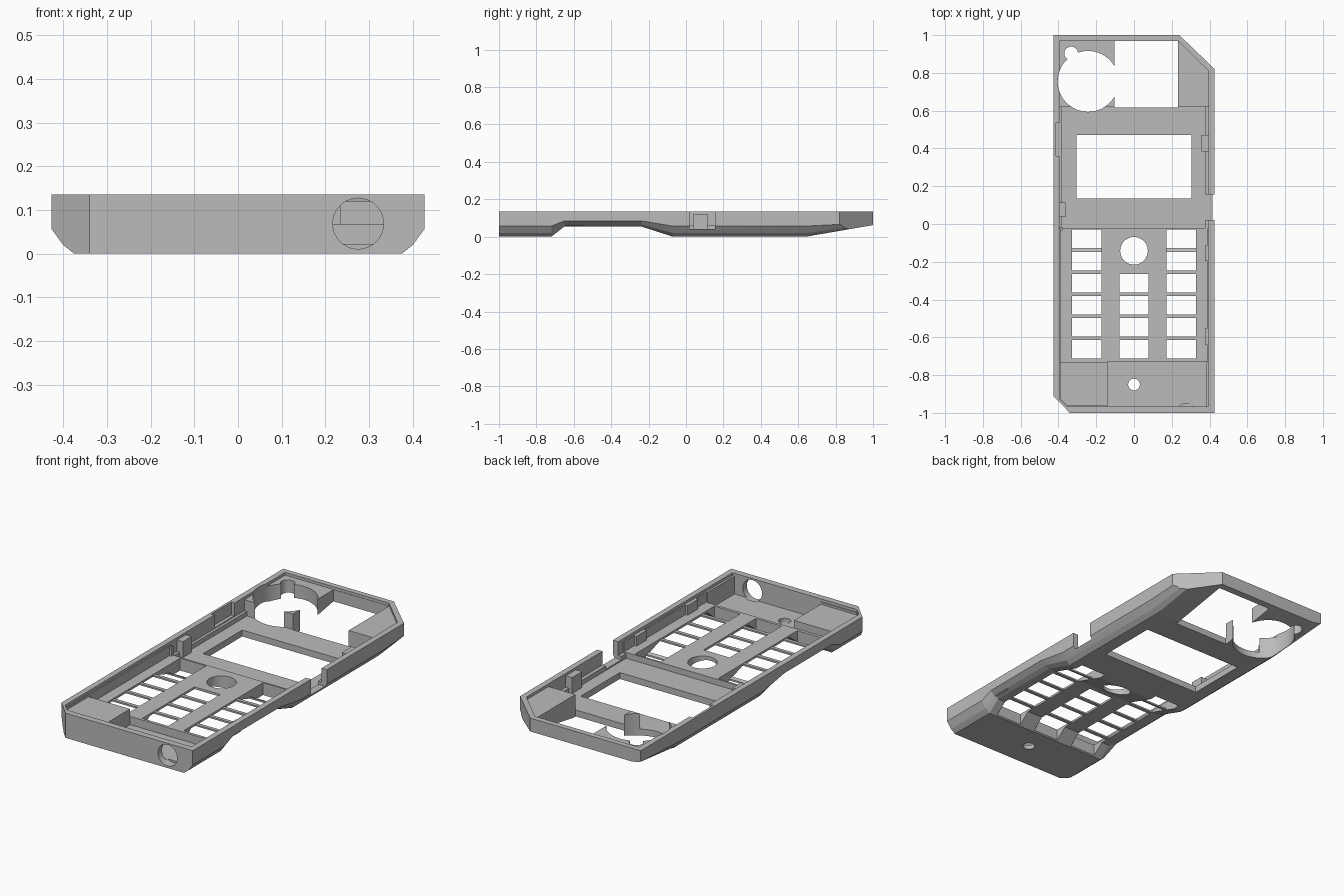
import bpy, bmesh, math
from mathutils import Matrix, Vector

old = bpy.data.objects.get("Cube")
if old:
    bpy.data.objects.remove(old, do_unlink=True)

grey = bpy.data.materials.new("plain grey")
grey.use_nodes = True
grey.diffuse_color = (0.5, 0.5, 0.5, 1)
grey.node_tree.nodes["Principled BSDF"].inputs["Base Color"].default_value = (0.5, 0.5, 0.5, 1)


def make(name, bm):
    bmesh.ops.recalc_face_normals(bm, faces=bm.faces)
    mesh = bpy.data.meshes.new(name)
    bm.to_mesh(mesh)
    bm.free()
    mesh.materials.append(grey)
    ob = bpy.data.objects.new(name, mesh)
    bpy.context.scene.collection.objects.link(ob)
    return ob


def add_box(bm, x0, x1, y0, y1, z0, z1):
    size = Matrix.Diagonal((x1 - x0, y1 - y0, z1 - z0, 1))
    mid = Matrix.Translation(((x0 + x1) / 2, (y0 + y1) / 2, (z0 + z1) / 2))
    bmesh.ops.create_cube(bm, size=1, matrix=mid @ size)


def boxes(name, *dims):
    bm = bmesh.new()
    for d in dims:
        add_box(bm, *d)
    return make(name, bm)


def prism(name, points, depth):
    bm = bmesh.new()
    face = bm.faces.new([bm.verts.new(p) for p in points])
    ext = bmesh.ops.extrude_face_region(bm, geom=[face])
    verts = [g for g in ext["geom"] if isinstance(g, bmesh.types.BMVert)]
    bmesh.ops.translate(bm, verts=verts, vec=Vector(depth))
    return make(name, bm)


def cylinder(name, centre, radius, length, along_y=False):
    bm = bmesh.new()
    m = Matrix.Translation(centre)
    if along_y:
        m = m @ Matrix.Rotation(math.pi / 2, 4, "X")
    bmesh.ops.create_cone(bm, cap_ends=True, segments=56, radius1=radius,
                          radius2=radius, depth=length, matrix=m)
    return make(name, bm)


def cut(target, cutter):
    cutter.hide_render = True
    mod = target.modifiers.new("cut", "BOOLEAN")
    mod.operation, mod.solver, mod.object = "DIFFERENCE", "EXACT", cutter
    bpy.context.view_layer.objects.active = target
    bpy.ops.object.modifier_apply(modifier=mod.name)
    bpy.data.objects.remove(cutter, do_unlink=True)


# Outer body: cross-sections (y, underside height, top of the edge bevel)
W, TOP = 0.427, 0.135
stations = [(-1, 0, .057), (-.72, 0, .057), (-.65, .055, .085), (-.24, .055, .085),
            (-.07, 0, .057), (.64, 0, .057), (1, .062, .075)]
bm = bmesh.new()
rings = []
for y, b, c in stations:
    half = [(W, TOP), (W, c), (.4, b + (c - b) * .35), (.375, b)]
    section = half + [(-x, z) for x, z in reversed(half)]
    rings.append([bm.verts.new((x, y, z)) for x, z in section])
for r, s in zip(rings, rings[1:]):
    for i in range(len(r)):
        j = (i + 1) % len(r)
        bm.faces.new((r[i], r[j], s[j], s[i]))
bm.faces.new(rings[0])
bm.faces.new(rings[-1])
case = make("front_case", bm)

# Clipped corners
cut(case, prism("corner_cut", [(.24, 1, -.1), (.24, 1.2, -.1), (.6, 1.2, -.1), (.6, .82, -.1),
                               (W, .82, -.1)], (0, 0, .4)))
cut(case, prism("corner_cut", [(-.34, -1, -.1), (-.34, -1.2, -.1), (-.6, -1.2, -.1),
                               (-.6, -.91, -.1), (-W, -.91, -.1)], (0, 0, .4)))

# Shallow recess inside the rim
IN = .395
outline = [(-IN, -.925), (-.355, -.965), (IN, -.965), (IN, .81), (.232, .97), (-IN, .97)]
cut(case, prism("rim_cut", [(x, y, .12) for x, y in outline], (0, 0, .1)))

# Stepped cavities: display bay, keypad bay, microphone bay, corner block
cut(case, boxes("display_cut", (-.38, .375, -.02, .62, .035, .2)))
cut(case, boxes("display_upper_cut", (-IN, IN, -.02, .62, .06, .2)))
cut(case, boxes("keypad_cut", (-.388, .388, -.73, -.019, .067, .2)))
cut(case, boxes("front_bay_cut", (-.14, .383, -.965, -.729, .022, .2)))
cut(case, prism("corner_block_cut", [(-.39, -.925, .108), (-.355, -.96, .108), (-.13, -.96, .108),
                                     (-.13, -.72, .108), (-.39, -.72, .108)], (0, 0, .1)))

# Display window and upper openings
cut(case, boxes("window_cut", (-.305, .305, .135, .472, -.1, .3)))
cut(case, boxes("upper_opening_cut", (-.102, .233, .618, .968, -.1, .3)))
cut(case, cylinder("speaker_cut", (-.243, .755, .1), .161, .5))
cut(case, cylinder("small_round_cut", (-.333, .903, .1), .036, .5))

# Keypad: sunken ribs that follow the underside, then key openings
RIB = .009
columns = [(-.328, -.172, 0), (-.078, .078, 2), (.172, .328, 0)]
PITCH, KEY = .117, .098
for x0, x1, first in columns:
    start = -.03 - PITCH * first
    low = [(-.713, .006), (-.65, .055)]
    low += [(-.265, .055)] if first else [(-.24, .055), (-.07, 0), (-.03, 0)]
    path = [(x0, y, z + RIB) for y, z in low]
    path += [(x0, start, .2), (x0, -.713, .2)]
    cut(case, prism("rib_cut", path, (x1 - x0, 0, 0)))
    keys = [(x0, x1, -.03 - PITCH * k - KEY, -.03 - PITCH * k, -.1, .3) for k in range(first, 6)]
    cut(case, boxes("key_cut", *keys))
cut(case, cylinder("centre_key_cut", (0, -.142, .1), .073, .5))

# Microphone hole, front port, side notch and side recess
cut(case, cylinder("microphone_cut", (0, -.85, .1), .031, .5))
cut(case, cylinder("port_cut", (.275, -1, .069), .058, .1, True))
cut(case, boxes("side_notch_cut", (.36, .6, .02, .155, .042, .3)))
cut(case, boxes("side_recess_cut", (-.414, -.38, .36, .535, .065, .3)))

# Inner clips and posts
posts = {
    "left_post": (-.4, -.36, .04, .115, .03, .122),
    "left_clip": (-.4, -.378, -.035, -.015, .05, .11),
    "right_clip_back": (.357, .4, .385, .472, .03, .122),
    "right_clip_middle": (.375, .4, -.195, -.11, .06, .12),
    "right_clip_front": (.375, .4, -.64, -.55, .06, .12),
}
for name, dims in posts.items():
    boxes(name, dims)

# Smooth only the round cut walls
bpy.ops.object.select_all(action="DESELECT")
case.select_set(True)
bpy.context.view_layer.objects.active = case
bpy.ops.object.shade_smooth_by_angle(angle=math.radians(12))
